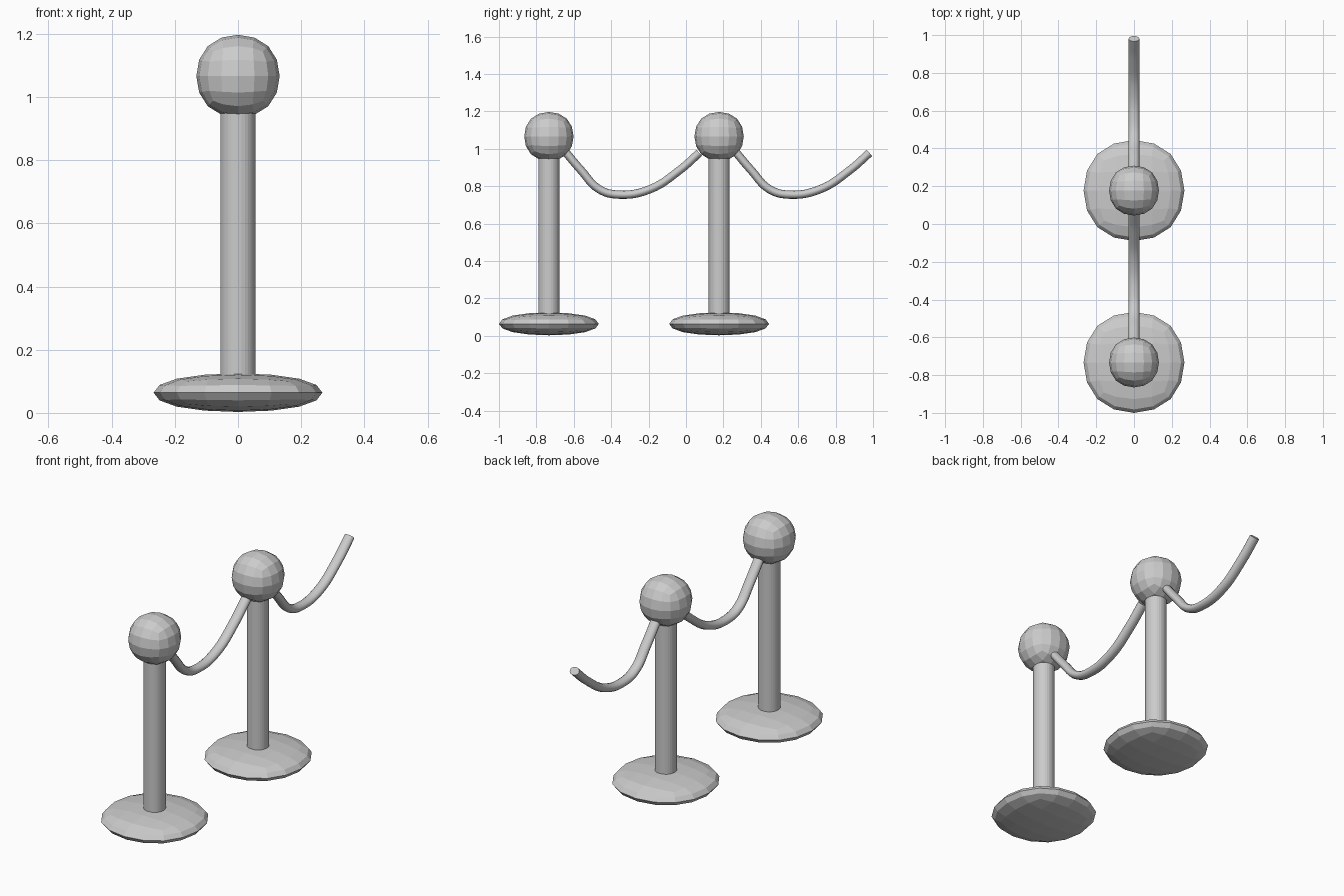
import bpy

if "Cube" in bpy.data.objects:
    bpy.data.objects.remove(bpy.data.objects["Cube"])

LIMIT = 0.8395  # a subdivided cube shrinks to this fraction of its size


def rounded_cube(name, loc, radii):
    bpy.ops.mesh.primitive_cube_add(size=2, location=loc)
    ob = bpy.context.object
    ob.name = name
    ob.scale = [r / LIMIT for r in radii]
    sub = ob.modifiers.new("Subdivision", 'SUBSURF')
    sub.levels = sub.render_levels = 2
    return ob


def rope(name, y):
    # sagging path, relative to the post centre (y offset, z)
    path = [(0.083, 0.99), (0.172, 0.885), (0.27, 0.783), (0.372, 0.755),
            (0.538, 0.783), (0.698, 0.885), (0.804, 0.978)]
    cu = bpy.data.curves.new(name, 'CURVE')
    cu.dimensions = '3D'
    cu.bevel_depth = 0.022
    cu.bevel_resolution = 4
    cu.use_fill_caps = True
    cu.resolution_u = 6
    sp = cu.splines.new('BEZIER')
    sp.bezier_points.add(len(path) - 1)
    for p, (dy, z) in zip(sp.bezier_points, path):
        p.co = (0, dy, z)
        p.handle_left_type = p.handle_right_type = 'AUTO'
    ob = bpy.data.objects.new(name, cu)
    ob.location.y = y
    ob.scale.x = 1.28  # slightly wide section
    bpy.context.collection.objects.link(ob)


for label, y in (("front", -0.733), ("back", 0.177)):
    # flattened foot
    rounded_cube(label + "_base", (0, y, 0.064), (0.267, 0.267, 0.061))
    # upright post
    bpy.ops.mesh.primitive_cylinder_add(vertices=32, radius=0.056, depth=0.92,
                                        location=(0, y, 0.53))
    bpy.context.object.name = label + "_post"
    # ball on top
    rounded_cube(label + "_ball", (0, y, 1.066), (0.132, 0.132, 0.131))
    # hanging rope
    rope(label + "_rope", y)
